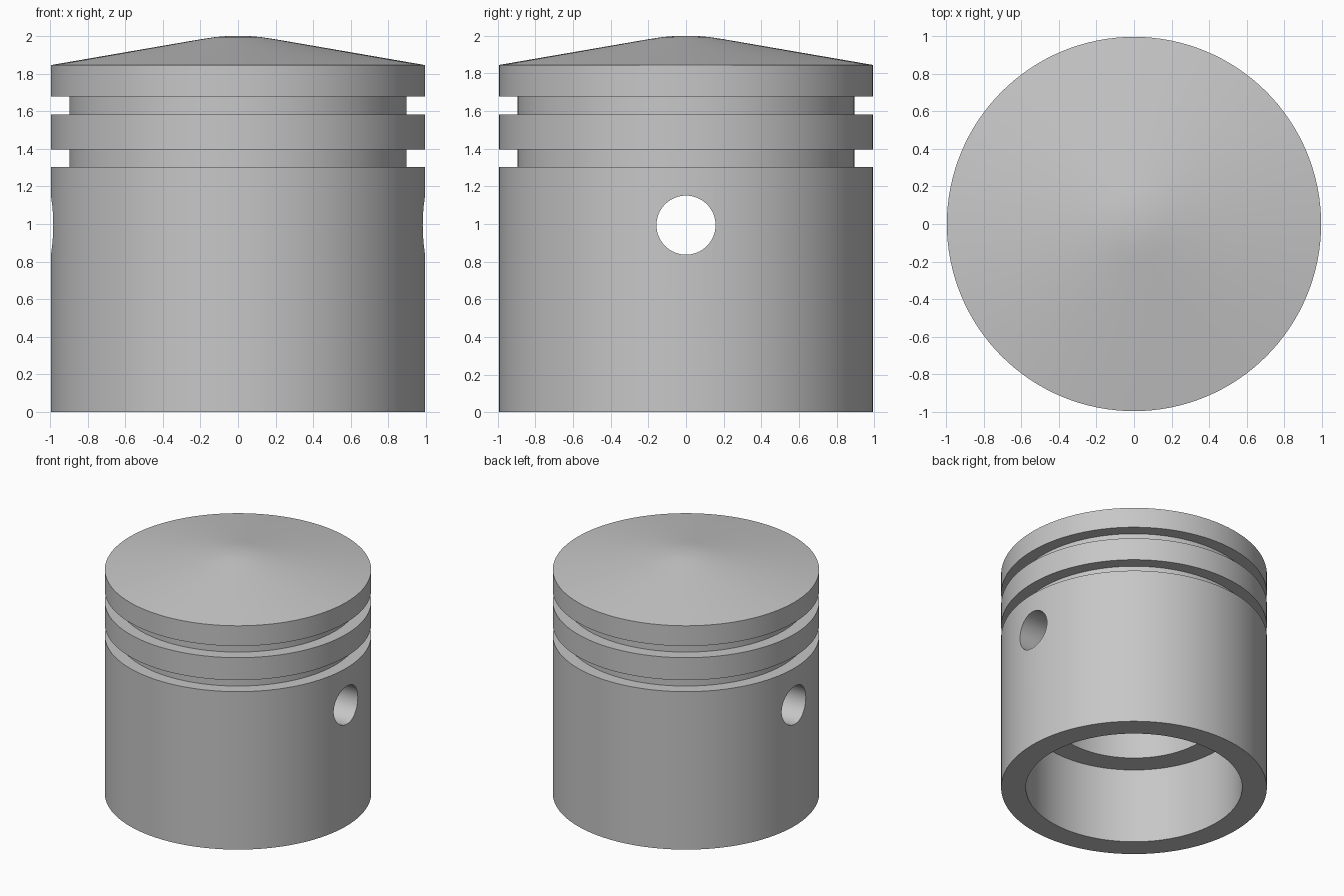
import bpy
import bmesh
import math
from mathutils import Matrix

if "Cube" in bpy.data.objects:
    bpy.data.objects.remove(bpy.data.objects["Cube"], do_unlink=True)

SEGMENTS = 128
RADIUS = 0.995
GROOVE = 0.896
BORE = 0.81
PIN_BORE = 0.63


def new_object(name, bm):
    bmesh.ops.recalc_face_normals(bm, faces=bm.faces)
    mesh = bpy.data.meshes.new(name)
    bm.to_mesh(mesh)
    bm.free()
    obj = bpy.data.objects.new(name, mesh)
    bpy.context.collection.objects.link(obj)
    return obj


def lathe(name, profile):
    """Revolve (radius, height) points around the z axis."""
    bm = bmesh.new()
    verts = [bm.verts.new((r, 0, z)) for r, z in profile]
    edges = [bm.edges.new(pair) for pair in zip(verts, verts[1:])]
    bmesh.ops.spin(bm, geom=verts + edges, cent=(0, 0, 0), axis=(0, 0, 1),
                   angle=math.tau, steps=SEGMENTS, use_duplicate=False)
    bmesh.ops.remove_doubles(bm, verts=bm.verts, dist=0.0001)
    return new_object(name, bm)


# Shallow cone crown with a rounded tip
profile = [(0, 2.0), (0.06, 1.999), (0.12, 1.994), (0.2, 1.982), (RADIUS, 1.845)]

# Two ring grooves in the outer wall
for low, high in ((1.582, 1.678), (1.302, 1.397)):
    profile += [(RADIUS, high), (GROOVE, high), (GROOVE, low), (RADIUS, low)]

# Skirt, stepped bore and closed underside of the crown
profile += [(RADIUS, 0), (BORE, 0), (BORE, 0.62), (PIN_BORE, 0.62),
            (PIN_BORE, 1.6), (0, 1.6)]
piston = lathe("piston_body", profile)

# Crosswise pin hole
bm = bmesh.new()
bmesh.ops.create_cone(bm, cap_ends=True, segments=64, radius1=0.157,
                      radius2=0.157, depth=2.4,
                      matrix=Matrix.Translation((0, 0, 0.994))
                      @ Matrix.Rotation(math.pi / 2, 4, "Y"))
cutter = new_object("pin_hole_cutter", bm)
cutter.hide_render = True

cut = piston.modifiers.new("Pin hole", "BOOLEAN")
cut.operation = "DIFFERENCE"
cut.solver = "EXACT"
cut.object = cutter

bpy.ops.object.select_all(action="DESELECT")
piston.select_set(True)
bpy.context.view_layer.objects.active = piston
bpy.ops.object.modifier_apply(modifier=cut.name)
bpy.data.objects.remove(cutter, do_unlink=True)

# Plain grey metal
grey = bpy.data.materials.new("light_grey")
grey.use_nodes = True
colour = (0.57, 0.57, 0.57, 1)
grey.diffuse_color = colour
grey.node_tree.nodes["Principled BSDF"].inputs["Base Color"].default_value = colour
piston.data.materials.clear()
piston.data.materials.append(grey)

bpy.ops.object.shade_smooth_by_angle(angle=math.radians(30))
